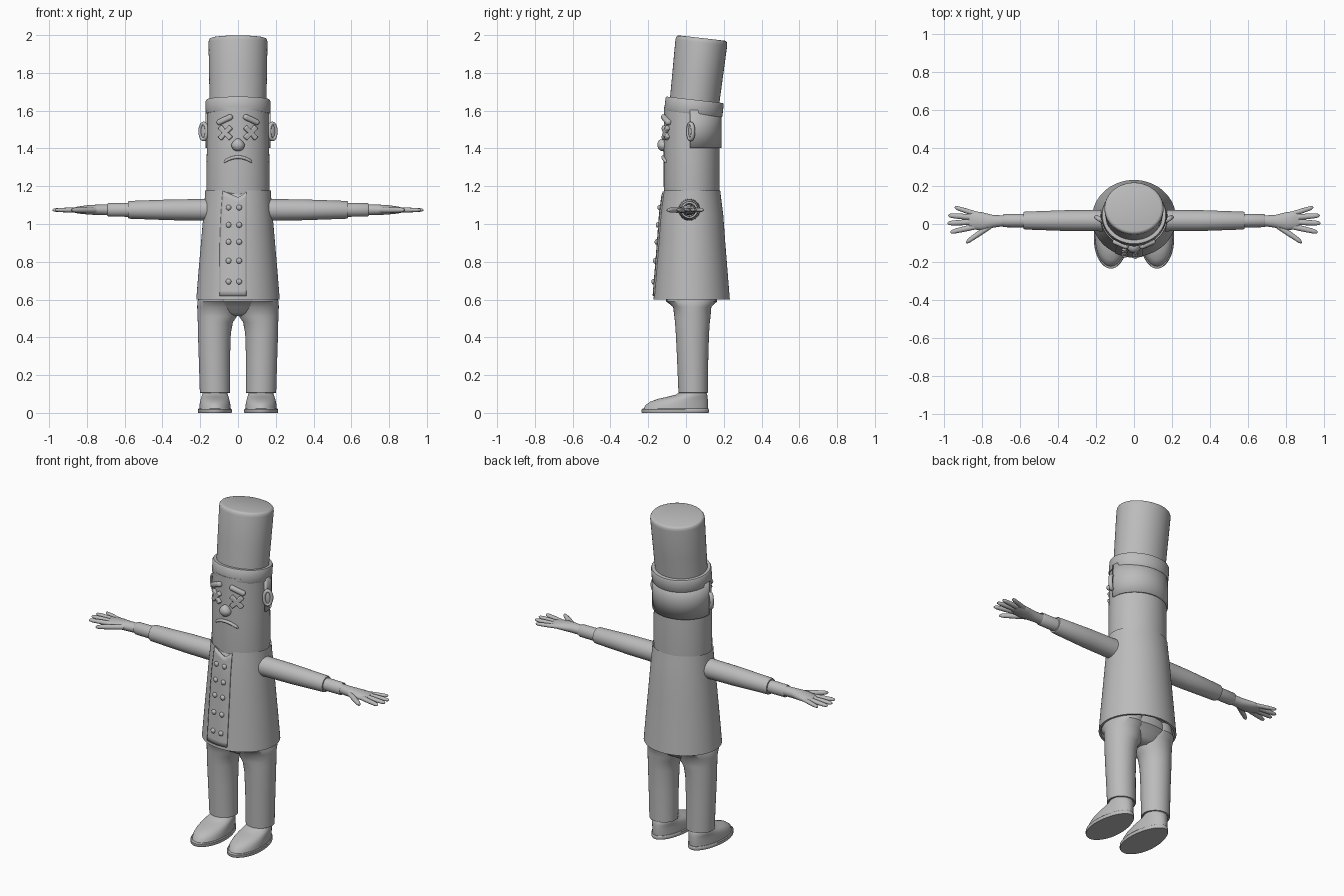
import bpy, bmesh, math
from mathutils import Matrix, Vector

if "Cube" in bpy.data.objects:
    bpy.data.objects.remove(bpy.data.objects["Cube"])

grey = bpy.data.materials.new("plain grey")
grey.diffuse_color = (0.5, 0.5, 0.5, 1)
grey.use_nodes = True
grey.node_tree.nodes["Principled BSDF"].inputs["Base Color"].default_value = grey.diffuse_color


def finish(bm, name, mirror=False):
    bmesh.ops.recalc_face_normals(bm, faces=bm.faces)
    me = bpy.data.meshes.new(name)
    bm.to_mesh(me)
    bm.free()
    ob = bpy.data.objects.new(name, me)
    bpy.context.collection.objects.link(ob)
    me.materials.append(grey)
    if mirror:
        ob.modifiers.new("Mirror", 'MIRROR')
    return ob


def loft(name, *tubes, axis='z', n=48, mirror=False, shape=None):
    """Each tube is a list of rings: (position on axis, centre a, centre b, radius a, radius b)."""
    bm = bmesh.new()
    for rings in tubes:
        loops = []
        for p, ca, cb, ra, rb in rings:
            loop = []
            for i in range(n):
                t = 2 * math.pi * i / n
                a, b = ca + ra * math.cos(t), cb + rb * math.sin(t)
                co = (a, b, p) if axis == 'z' else (p, a, b)
                loop.append(bm.verts.new(shape(Vector(co)) if shape else co))
            loops.append(loop)
        for lo, hi in zip(loops, loops[1:]):
            for i in range(n):
                j = (i + 1) % n
                bm.faces.new((lo[i], lo[j], hi[j], hi[i]))
        bm.faces.new(loops[0])
        bm.faces.new(loops[-1])
    return finish(bm, name, mirror)


def patch(name, f, nu, nv, thick):
    """Thin curved plate from a function of u and v."""
    bm = bmesh.new()
    g = [[bm.verts.new(f(i / nu, j / nv)) for j in range(nv + 1)] for i in range(nu + 1)]
    for i in range(nu):
        for j in range(nv):
            bm.faces.new((g[i][j], g[i + 1][j], g[i + 1][j + 1], g[i][j + 1]))
    ob = finish(bm, name)
    mod = ob.modifiers.new("Solidify", 'SOLIDIFY')
    mod.thickness, mod.offset = thick, 0
    return ob


def ball(name, loc, size, mirror=False, seg=24):
    bm = bmesh.new()
    bmesh.ops.create_uvsphere(bm, u_segments=seg, v_segments=seg // 2, radius=1)
    bmesh.ops.transform(bm, verts=bm.verts, matrix=Matrix.Translation(loc) @ Matrix.Diagonal((*size, 1)))
    return finish(bm, name, mirror)


CY = 0.03                       # body centre line in y
HRX, HRY = 0.165, 0.148         # head radii


def face_y(x):
    return CY - HRY * math.sqrt(1 - (x / HRX) ** 2)


# --- coat with a shallow collar notch ---
COAT = [(0.6, 0.221, 0.202), (0.75, 0.209, 0.190), (0.9, 0.196, 0.178),
        (1.05, 0.183, 0.167), (1.12, 0.177, 0.158), (1.178, 0.174, 0.151)]


def notch(x):
    return max(0, 0.034 - abs(x - 0.003) * (0.42 if x < 0 else 0.75))


def cut_collar(co):
    if co.z > 1.17 and co.y < CY:
        co.z -= notch(co.x)
    return co


def coat_y(x, z):
    for (z0, a0, b0), (z1, a1, b1) in zip(COAT, COAT[1:]):
        if z <= z1:
            break
    k = (z - z0) / (z1 - z0)
    a, b = a0 + (a1 - a0) * k, b0 + (b1 - b0) * k
    return CY - b * math.sqrt(1 - (x / a) ** 2)


loft("coat", [(0.64, 0, CY, 0.19, 0.172), (0.6, 0, CY, 0.21, 0.19)]
     + [(z, 0, CY, a, b) for z, a, b in COAT]
     + [(1.165, 0, CY, 0.160, 0.140)], n=96, shape=cut_collar)


# overlapping front panel and its two rows of buttons
def panel(u, v):
    x = -0.097 + 0.018 * v ** 3 + u * (0.142 - 0.018 * v ** 3)
    z = 0.62 + v * (1.174 - notch(x) - 0.62)
    return (x, coat_y(x, z) - 0.002, z)


patch("coat_panel", panel, 14, 20, 0.009)
for z in (1.087, 0.995, 0.905, 0.805, 0.695):
    for x in (-0.05, 0.006):
        ball("button", (x, coat_y(x, z) - 0.008, z), (0.015, 0.011, 0.015), seg=16)

# --- head, hair and tilted hat ---
loft("head", [(1.1, 0, CY, 0.160, 0.142), (1.2, 0, CY, 0.168, 0.148),
              (1.4, 0, CY, HRX, HRY), (1.62, 0, CY, 0.160, 0.146)], n=64)


def hair_shell(u, v):
    t = math.pi * (-0.02 + 1.04 * u)
    return (0.167 * math.cos(t), CY + 0.152 * math.sin(t), 1.403 + 0.2 * v)


patch("hair", hair_shell, 40, 2, 0.012)

band = loft("hat_band", [(0.0, 0, 0, 0.155, 0.14), (0.0, 0, 0, 0.168, 0.152), (0.005, 0, 0, 0.171, 0.155),
                         (0.068, 0, 0, 0.171, 0.155), (0.075, 0, 0, 0.167, 0.151), (0.075, 0, 0, 0.145, 0.125)], n=64)
crown = loft("hat_crown", [(0.05, 0, 0, 0.150, 0.131), (0.2, 0, 0, 0.153, 0.134), (0.38, 0, 0, 0.156, 0.138),
                           (0.394, 0, 0, 0.154, 0.136), (0.401, 0, 0, 0.149, 0.131),
                           (0.404, 0, 0, 0.140, 0.122)], n=64)
for ob in (band, crown):
    ob.location = (0, 0.038, 1.583)
    ob.rotation_euler.x = math.radians(-6.5)


# --- face ---
def face_bar(name, x, z, roll, size):
    yaw = math.atan2(x / HRX ** 2, -(face_y(x) - CY) / HRY ** 2)
    bm = bmesh.new()
    bmesh.ops.create_cube(bm, size=1)
    m = (Matrix.Translation((x, face_y(x), z)) @ Matrix.Rotation(yaw, 4, 'Z')
         @ Matrix.Rotation(math.radians(roll), 4, 'Y') @ Matrix.Diagonal((*size, 1)))
    bmesh.ops.transform(bm, verts=bm.verts, matrix=m)
    ob = finish(bm, name, True)
    mod = ob.modifiers.new("Bevel", 'BEVEL')
    mod.width, mod.segments = (0.012 if name == "brow" else 0.005), 3


for roll in (45, -45):
    face_bar("crossed_eye", 0.066, 1.483, roll, (0.088, 0.026, 0.026))
face_bar("brow", 0.070, 1.552, 24, (0.094, 0.032, 0.030))

nose = ball("nose", (0, 0, 0), (0.036, 0.032, 0.034))
for v in nose.data.vertices:
    v.co.x *= 1 - max(0, v.co.z) * 9
nose.location = (0, face_y(0) - 0.002, 1.419)

mouth = []
for i in range(17):
    x = -0.075 + 0.15 * i / 16
    r = 0.004 if i in (0, 16) else 0.009
    mouth.append((x, face_y(x) - 0.004, 1.354 - 0.026 * (x / 0.075) ** 2, r, r))
loft("mouth", mouth, axis='x', n=12)

# ears: rim with a recessed middle, turned slightly forward
bm = bmesh.new()
ring = []
for i in range(32):
    t = 2 * math.pi * i / 32
    ring.append([bm.verts.new(((0.021 + 0.010 * math.cos(s)) * math.cos(t), 0.012 * math.sin(s),
                               (0.042 + 0.010 * math.cos(s)) * math.sin(t)))
                 for s in (2 * math.pi * k / 12 for k in range(12))])
for i in range(32):
    for k in range(12):
        a, b, l = ring[i], ring[(i + 1) % 32], (k + 1) % 12
        bm.faces.new((a[k], b[k], b[l], a[l]))
mid = bmesh.ops.create_uvsphere(bm, u_segments=20, v_segments=10, radius=1)["verts"]
bmesh.ops.transform(bm, verts=mid, matrix=Matrix.Diagonal((0.021, 0.008, 0.042, 1)))
bmesh.ops.transform(bm, verts=bm.verts,
                    matrix=Matrix.Translation((0.182, 0.025, 1.49)) @ Matrix.Rotation(math.radians(35), 4, 'Z'))
finish(bm, "ear", True)

# --- arms: sleeve, inner cuff, hand ---
AY, AZ = 0.018, 1.075
loft("sleeve", [(0.10, AY, AZ, 0.060, 0.062), (0.19, AY, AZ, 0.056, 0.057), (0.35, AY, AZ, 0.055, 0.055),
                (0.575, AY, AZ, 0.047, 0.047), (0.582, AY, AZ, 0.044, 0.044), (0.582, AY, AZ, 0.036, 0.036),
                (0.565, AY, AZ, 0.033, 0.033)], axis='x', n=32, mirror=True)
loft("cuff", [(0.55, AY, AZ, 0.036, 0.037), (0.685, AY, AZ, 0.035, 0.036), (0.69, AY, AZ, 0.032, 0.033),
              (0.68, AY, AZ, 0.026, 0.026)], axis='x', n=32, mirror=True)


def finger(x0, y0, x1, y1, r=0.0155):
    steps = ((0, 1), (0.5, 0.95), (0.85, 0.8), (0.96, 0.55), (1, 0.15))
    return [(x0 + (x1 - x0) * k, y0 + (y1 - y0) * k, 1.074, r * s, r * s * 0.85) for k, s in steps]


loft("hand", [(0.67, 0.018, AZ, 0.027, 0.029), (0.74, 0.014, AZ, 0.033, 0.028), (0.80, 0.014, AZ, 0.048, 0.024),
              (0.85, 0.020, 1.074, 0.048, 0.018), (0.87, 0.022, 1.074, 0.040, 0.012)],
     finger(0.83, 0.052, 0.945, 0.088, 0.014), finger(0.83, 0.034, 0.98, 0.045),
     finger(0.83, 0.012, 0.983, 0.004), finger(0.83, -0.012, 0.968, -0.043),
     finger(0.75, -0.005, 0.885, -0.097, 0.018), axis='x', n=20, mirror=True)

# --- trousers ---
loft("trouser_leg", [(0.115, 0.122, 0.038, 0.066, 0.066), (0.105, 0.122, 0.038, 0.074, 0.072),
                     (0.107, 0.122, 0.038, 0.080, 0.078), (0.3, 0.125, 0.035, 0.083, 0.083),
                     (0.42, 0.125, 0.034, 0.087, 0.088), (0.48, 0.120, 0.034, 0.093, 0.092),
                     (0.51, 0.110, 0.034, 0.104, 0.096), (0.56, 0.106, 0.033, 0.110, 0.101),
                     (0.59, 0.104, 0.03, 0.111, 0.130), (0.64, 0.100, 0.03, 0.09, 0.13)], n=40, mirror=True)
loft("hips", [(0.512, 0, 0.034, 0.10, 0.050), (0.53, 0, 0.034, 0.15, 0.080), (0.56, 0, 0.033, 0.19, 0.098),
              (0.59, 0, 0.03, 0.205, 0.135), (0.64, 0, 0.03, 0.18, 0.135)], n=48)


# --- shoes: toe end broader than the heel ---
def last(co):
    co.x = 0.122 + (co.x - 0.122) * min(1, 0.93 - 0.45 * co.y)
    return co


def shoe_rings(rows):
    return [(z, 0.122, (f + b) / 2, w, (b - f) / 2) for z, f, b, w in rows]


loft("sole", shoe_rings([(0, -0.232, 0.118, 0.092), (0.004, -0.235, 0.121, 0.094), (0.018, -0.235, 0.121, 0.094),
                         (0.022, -0.230, 0.118, 0.090)]), n=48, mirror=True, shape=last)
loft("shoe", shoe_rings([(0.015, -0.226, 0.115, 0.087), (0.04, -0.216, 0.116, 0.086), (0.06, -0.188, 0.116, 0.083),
                         (0.075, -0.145, 0.115, 0.080), (0.086, -0.095, 0.114, 0.077), (0.096, -0.055, 0.112, 0.074),
                         (0.112, -0.032, 0.106, 0.069)]), n=48, mirror=True, shape=last)

# --- smooth shading with crisp edges ---
for ob in bpy.context.collection.objects:
    ob.select_set(True)
    bpy.context.view_layer.objects.active = ob
bpy.ops.object.shade_smooth_by_angle(angle=math.radians(40))
